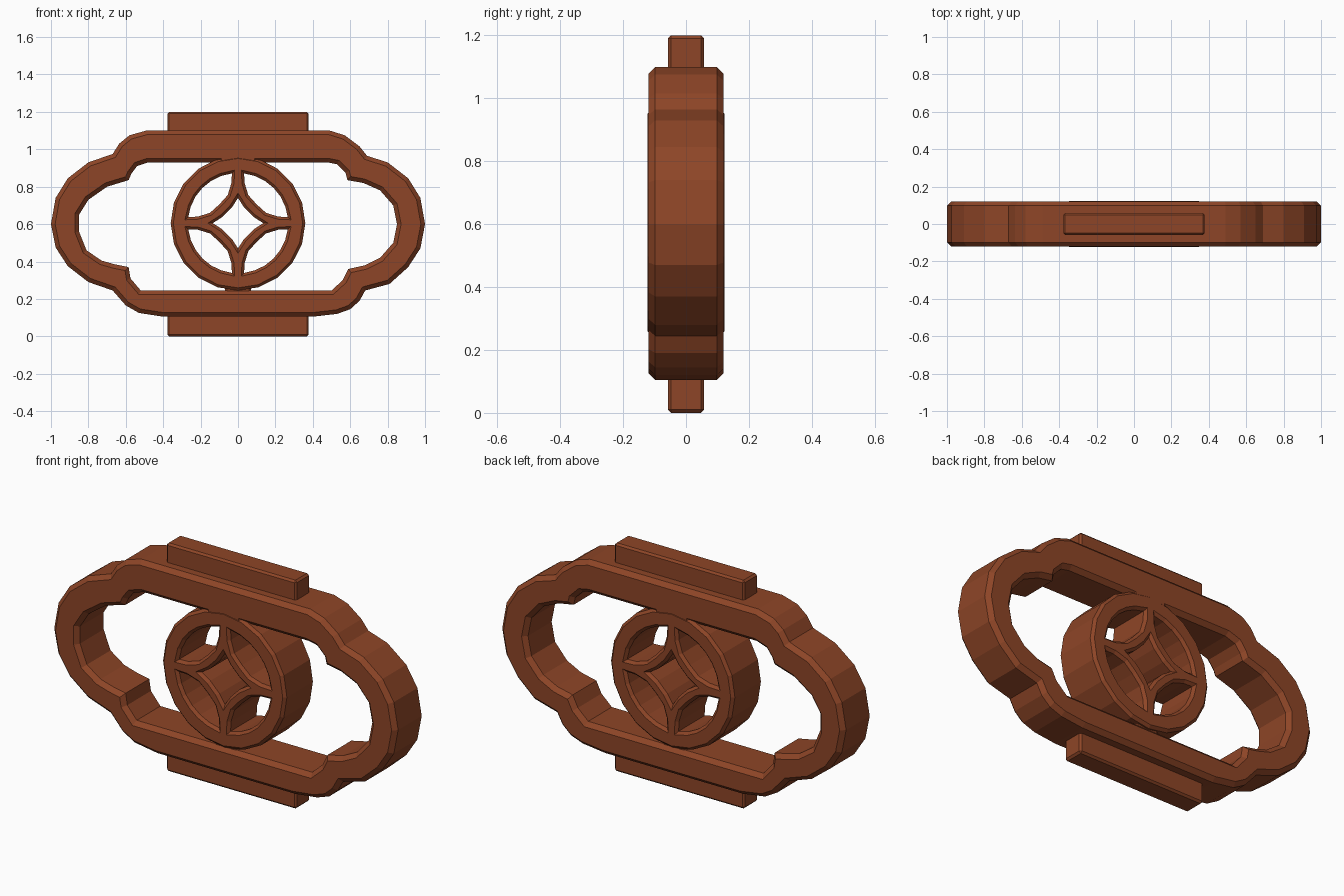
import bpy, bmesh, math

if "Cube" in bpy.data.objects:
    bpy.data.objects.remove(bpy.data.objects["Cube"])

wood = bpy.data.materials.new("reddish brown wood")
wood.diffuse_color = (0.27, 0.06, 0.02, 1)
wood.use_nodes = True
wood.node_tree.nodes["Principled BSDF"].inputs["Base Color"].default_value = wood.diffuse_color
CZ = 0.605


def extruded(name, loops, half_depth, bevel):
    """Solid from x-z outlines (first outer, rest holes) with chamfered rims."""
    cu = bpy.data.curves.new(name, 'CURVE')
    cu.dimensions = '2D'
    cu.fill_mode = 'BOTH'
    cu.extrude = half_depth - bevel
    cu.bevel_depth = bevel
    cu.bevel_resolution = 0
    cu.offset = -bevel
    for pts in loops:
        sp = cu.splines.new('POLY')
        sp.points.add(len(pts) - 1)
        for p, (x, z) in zip(sp.points, pts):
            p.co = (x, z, 0, 1)
        sp.use_cyclic_u = True
    ob = bpy.data.objects.new(name, cu)
    bpy.context.collection.objects.link(ob)
    ob.rotation_euler.x = math.pi / 2
    bpy.ops.object.select_all(action='DESELECT')
    ob.select_set(True)
    bpy.context.view_layer.objects.active = ob
    bpy.ops.object.convert(target='MESH')
    ob = bpy.context.object
    bm = bmesh.new()
    bm.from_mesh(ob.data)
    bmesh.ops.remove_doubles(bm, verts=bm.verts, dist=0.0005)
    bmesh.ops.recalc_face_normals(bm, faces=bm.faces)
    for f in bm.faces:
        f.smooth = False
    bm.to_mesh(ob.data)
    bm.free()
    ob.data.materials.clear()
    ob.data.materials.append(wood)


def block(name, x, y, z0, z1, bevel):
    """Chamfered box centred on x and y."""
    me = bpy.data.meshes.new(name)
    bm = bmesh.new()
    bmesh.ops.create_cube(bm, size=1)
    for v in bm.verts:
        v.co = (v.co.x * 2 * x, v.co.y * 2 * y, z0 + (v.co.z + 0.5) * (z1 - z0))
    bmesh.ops.bevel(bm, geom=bm.edges[:], offset=bevel, segments=1, affect='EDGES')
    bm.to_mesh(me)
    bm.free()
    me.materials.append(wood)
    bpy.context.collection.objects.link(bpy.data.objects.new(name, me))


def arc(r, a0, a1, n, cx=0, cz=CZ):
    return [(cx + r * math.cos(math.radians(a0 + (a1 - a0) * i / n)),
             cz + r * math.sin(math.radians(a0 + (a1 - a0) * i / n))) for i in range(n + 1)]


# lobed frame
outer = [(1, .60), (.975, .74), (.91, .845), (.80, .93), (.69, .965), (.65, 1.015), (.57, 1.075), (.49, 1.10),
         (-.49, 1.10), (-.58, 1.075), (-.635, 1.03), (-.67, .975), (-.80, .93), (-.91, .845), (-.975, .74), (-1, .60),
         (-.975, .475), (-.91, .375), (-.80, .29), (-.67, .245), (-.60, .165), (-.53, .125), (-.40, .105),
         (.40, .105), (.53, .12), (.60, .145), (.65, .19), (.68, .245), (.81, .28), (.91, .37), (.975, .47)]
inner = [(.85, .60), (.83, .70), (.76, .78), (.67, .82), (.585, .835), (.575, .875), (.53, .92), (.48, .93),
         (-.48, .93), (-.54, .91), (-.57, .87), (-.585, .835), (-.70, .80), (-.80, .73), (-.85, .65),
         (-.85, .56), (-.81, .46), (-.73, .405), (-.66, .385), (-.585, .37), (-.575, .31), (-.52, .245),
         (.50, .245), (.56, .30), (.59, .36), (.68, .38), (.76, .42), (.83, .50)]
extruded("lobed_frame", [outer, inner], 0.12, 0.022)

# round medallion: ring with four curved openings and a concave diamond
ring = arc(0.36, 0, 342, 19)
loops = [ring]
side = [(.035, .215), (.055, .15), (.10, .10), (.15, .055), (.215, .035)]
for sx, sz in ((1, 1), (-1, 1), (-1, -1), (1, -1)):
    lens = arc(0.268, 7, 83, 6, 0, 0) + side
    loops.append([(sx * x, CZ + sz * z) for x, z in lens])
diamond = []
for k in range(4):
    c, s = round(math.cos(k * math.pi / 2)), round(math.sin(k * math.pi / 2))
    for x, z in ((.135, 0), (.085, .032), (.032, .085)):
        diamond.append((c * x - s * z, CZ + s * x + c * z))
loops.append(diamond)
extruded("medallion", loops, 0.122, 0.014)

# joints between medallion and frame
block("upper_joint", 0.10, 0.12, 0.90, 0.97, 0.012)
block("lower_joint", 0.07, 0.10, 0.20, 0.27, 0.012)

# mounting tenons
block("upper_tenon", 0.378, 0.058, 1.05, 1.20, 0.01)
block("lower_tenon", 0.378, 0.058, 0.0, 0.16, 0.01)
